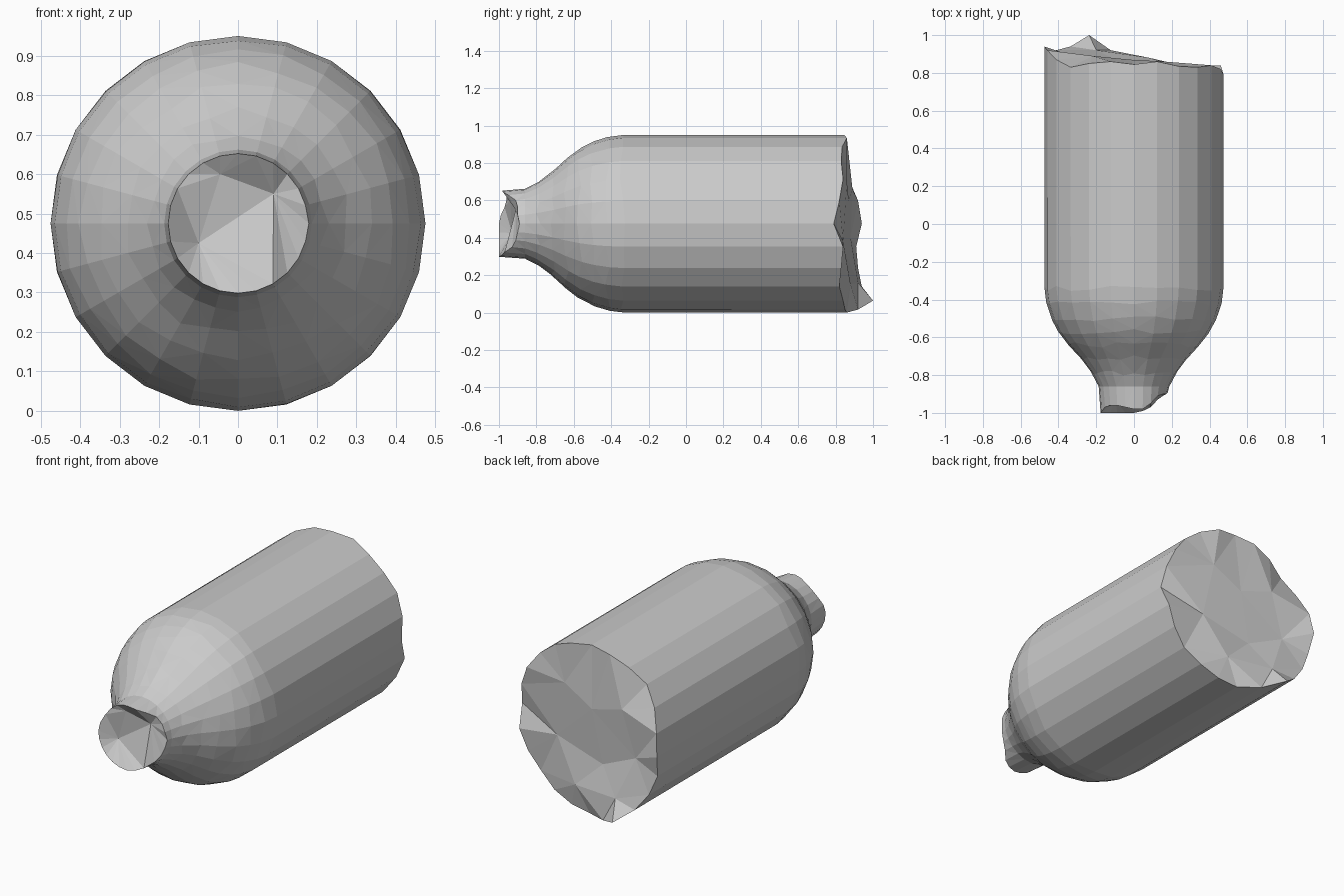
import bpy, bmesh, random
from math import cos, sin, tau
from mathutils import Vector
from mathutils.geometry import delaunay_2d_cdt

if "Cube" in bpy.data.objects:
    bpy.data.objects.remove(bpy.data.objects["Cube"])

random.seed(4)
SIDES, R, CZ = 24, 0.475, 0.475

# Profile along the bottle's axis: (y, radius)
PROFILE = [(-1.0, .177), (-.9, .177), (-.86, .187), (-.79, .222), (-.71, .282),
           (-.64, .348), (-.57, .402), (-.50, .438), (-.42, .464), (-.34, R), (1.0, R)]
# Jagged broken rims: y at each side, starting at +x and turning towards +z
NECK_RIM = [-.89, -.90, -.90, -.91, -.95, -.98, -.98, -.97, -.96, -.96, -.97, -.99,
            -1, -1, -1, -1, -1, -1, -1, -.99, -.97, -.93, -.91, -.90]
BASE_RIM = [.79, .82, .84, .83, .835, .86, .845, .86, .85, .83, .87, .92,
            .94, .91, .92, .94, 1.0, .92, .86, .85, .84, .82, .83, .84]


def radius(y):
    for (y0, r0), (y1, r1) in zip(PROFILE, PROFILE[1:]):
        if y <= y1:
            return r0 + (r1 - r0) * max(0, y - y0) / (y1 - y0)
    return R


def ring(bm, ys):
    out = []
    for i, y in enumerate(ys):
        a, r = tau * i / SIDES, radius(y)
        out.append(bm.verts.new((r * cos(a), y, CZ + r * sin(a))))
    return out


def cap(bm, rim, inner):
    """Close a rim with large irregular facets through a few inner points."""
    verts = rim + [bm.verts.new(p) for p in inner]
    pts = [Vector((v.co.x, v.co.z)) for v in verts]
    n = len(rim)
    edges = [(i, (i + 1) % n) for i in range(n)]
    _, _, faces, orig, _, _ = delaunay_2d_cdt(pts, edges, [], 1, 1e-6)
    for f in faces:
        tri = [verts[orig[i][0]] for i in f]
        if len(set(tri)) == 3:
            bm.faces.new(tri)


bm = bmesh.new()

# Turned body, with shoulder loops slid slightly along the profile
rings = [ring(bm, NECK_RIM)]
for y, _ in PROFILE[2:-1]:
    slide = .014 if y > -.85 else 0
    rings.append(ring(bm, [y + random.uniform(-slide, slide) for _ in range(SIDES)]))
rings.append(ring(bm, BASE_RIM))
for a, b in zip(rings, rings[1:]):
    for i in range(SIDES):
        j = (i + 1) % SIDES
        bm.faces.new((a[i], a[j], b[j], b[i]))

# Broken neck end and broken base end
cap(bm, rings[0], [(-.10, -.93, .425), (.09, -.91, .55), (-.045, -.94, .60)])
cap(bm, rings[-1], [(-.02, .87, .60), (.16, .86, .70), (-.22, .89, .66), (.22, .84, .38),
                    (-.08, .86, .30), (-.30, .88, .40), (.08, .88, .15), (-.20, .92, .16)])

bmesh.ops.recalc_face_normals(bm, faces=bm.faces)
bmesh.ops.triangulate(bm, faces=[f for f in bm.faces if f.calc_center_median().y < -.4])
mesh = bpy.data.meshes.new("broken_bottle")
bm.to_mesh(mesh)
bm.free()
bpy.context.collection.objects.link(bpy.data.objects.new("broken_bottle", mesh))
